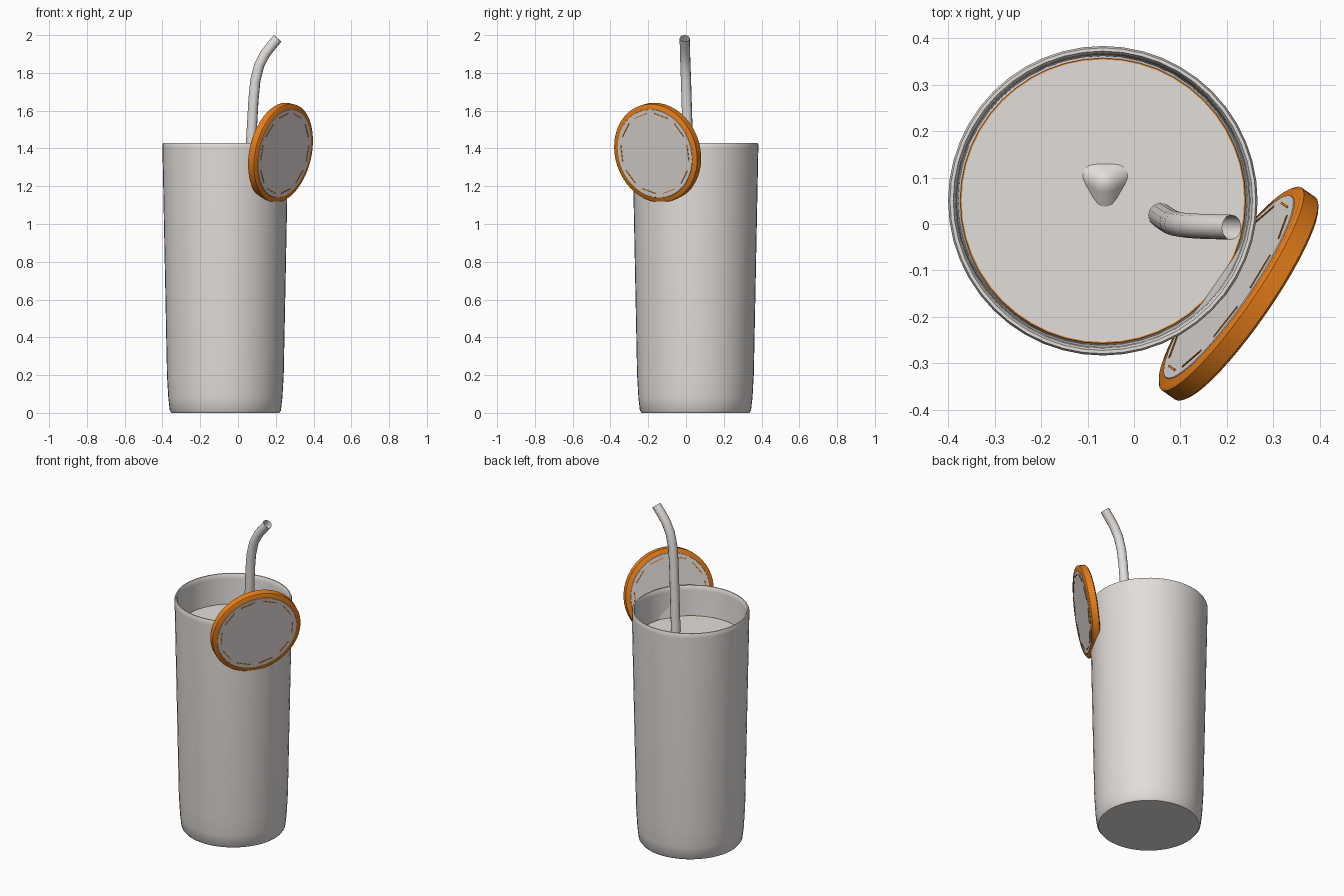
import bpy, bmesh, math
from mathutils import Vector, Matrix, Quaternion

if "Cube" in bpy.data.objects:
    bpy.data.objects.remove(bpy.data.objects["Cube"])


def material(name, rgb):
    m = bpy.data.materials.new(name)
    m.diffuse_color = (*rgb, 1)
    m.use_nodes = True
    m.node_tree.nodes["Principled BSDF"].inputs["Base Color"].default_value = m.diffuse_color
    return m


GREY = material("pale grey", (0.76, 0.725, 0.70))
ORANGE = material("orange peel", (0.80, 0.21, 0.01))
CX, CY, LEVEL = -0.067, 0.05, 1.245


def finish(name, bm, mat, matrix=Matrix(), angle=40):
    me = bpy.data.meshes.new(name)
    bmesh.ops.recalc_face_normals(bm, faces=bm.faces)
    bm.to_mesh(me)
    bm.free()
    ob = bpy.data.objects.new(name, me)
    bpy.context.collection.objects.link(ob)
    me.materials.append(mat)
    ob.matrix_world = matrix
    bpy.ops.object.select_all(action='DESELECT')
    bpy.context.view_layer.objects.active = ob
    ob.select_set(True)
    bpy.ops.object.shade_smooth_by_angle(angle=math.radians(angle))
    return ob


def lathe(name, profile, mat, matrix, steps=48):
    bm = bmesh.new()
    vs = [bm.verts.new((r, 0, z)) for r, z in profile]
    es = [bm.edges.new(p) for p in zip(vs, vs[1:])]
    bmesh.ops.spin(bm, geom=vs + es, axis=(0, 0, 1), cent=(0, 0, 0),
                   angle=math.tau, steps=steps, use_duplicate=False)
    bmesh.ops.remove_doubles(bm, verts=bm.verts, dist=1e-5)
    return finish(name, bm, mat, matrix)


at_glass = Matrix.Translation((CX, CY, 0))

# Tumbler with a thick wall and rounded lip
lathe("glass", [(0, 0), (0.285, 0), (0.294, 0.012), (0.302, 0.08), (0.309, 0.2),
                (0.333, 1.40), (0.333, 1.42), (0.329, 1.429), (0.322, 1.429),
                (0.317, 1.42), (0.315, 1.40), (0.288, 0.12), (0.27, 0.06),
                (0, 0.06)], GREY, at_glass)

# Drink surface and the thin orange line around it
lathe("drink", [(0, LEVEL), (0.306, LEVEL), (0.314, LEVEL - 0.02)], GREY, at_glass)
lathe("drink_edge", [(0.304, LEVEL + 0.001), (0.307, LEVEL + 0.001)], ORANGE, at_glass)

# Ice cube with one rounded corner above the drink
q = Vector((1, 1, 1)).rotation_difference(Vector((0, 0, 1)))
e = q @ Vector((-1, 0, 0))
turn = Quaternion((0, 0, 1), -math.pi / 2 - math.atan2(e.y, e.x))
half = 0.12
bm = bmesh.new()
bmesh.ops.create_cube(bm, size=2 * half)
bmesh.ops.bevel(bm, geom=bm.edges[:], offset=0.035, segments=5, profile=0.5,
                affect='EDGES')
place = Matrix.Translation((-0.062, 0.09, LEVEL + 0.055 - half * math.sqrt(3)))
finish("ice_cube", bm, GREY, place @ (turn @ q).to_matrix().to_4x4())

# Bent drinking straw, open at both ends
path = [(0.03, 0.06, 0.1), (0.058, 0.018, 1.25), (0.073, 0.008, 1.5),
        (0.082, 0.003, 1.66), (0.092, 0.0, 1.76), (0.112, -0.003, 1.84),
        (0.143, -0.005, 1.90), (0.178, -0.006, 1.945), (0.210, -0.007, 1.983)]
cu = bpy.data.curves.new("straw", 'CURVE')
cu.dimensions = '3D'
cu.bevel_depth = 0.027
cu.bevel_resolution = 4
sp = cu.splines.new('POLY')
sp.points.add(len(path) - 1)
for p, co in zip(sp.points, path):
    p.co = (*co, 1)
sp.use_smooth = True
straw = bpy.data.objects.new("straw", cu)
bpy.context.collection.objects.link(straw)
cu.materials.append(GREY)

# Fruit slice leaning outwards over the rim
normal = Vector((0.81, -0.56, -0.19)).normalized()
up = (Vector((0, 0, 1)) - normal * normal.z).normalized()
side = up.cross(normal)
tilt = Matrix((side, up, normal)).transposed().to_4x4()
at_slice = Matrix.Translation((0.225, -0.15, 1.378)) @ tilt
R, T = 0.265, 0.025
lathe("slice_peel", [(0, -T), (R - 0.008, -T), (R, -T + 0.006),
                     (R, T - 0.006), (R - 0.008, T), (0, T)], ORANGE, at_slice)

for label, s in (("outer", 1), ("inner", -1)):
    # Flesh disc
    z = s * (T + 0.002)
    lathe("slice_flesh_" + label, [(0, z), (0.237, z), (0.238, s * T)], GREY, at_slice)
    # Ring of thin orange dashes
    bm = bmesh.new()
    for i in range(10):
        m = (Matrix.Rotation(math.tau * i / 10, 4, 'Z')
             @ Matrix.Translation((0.213, 0, s * (T + 0.003)))
             @ Matrix.Diagonal((0.005, 0.085, 0.002, 1)))
        bmesh.ops.create_cube(bm, size=1, matrix=m)
    finish("slice_dashes_" + label, bm, ORANGE, at_slice)
